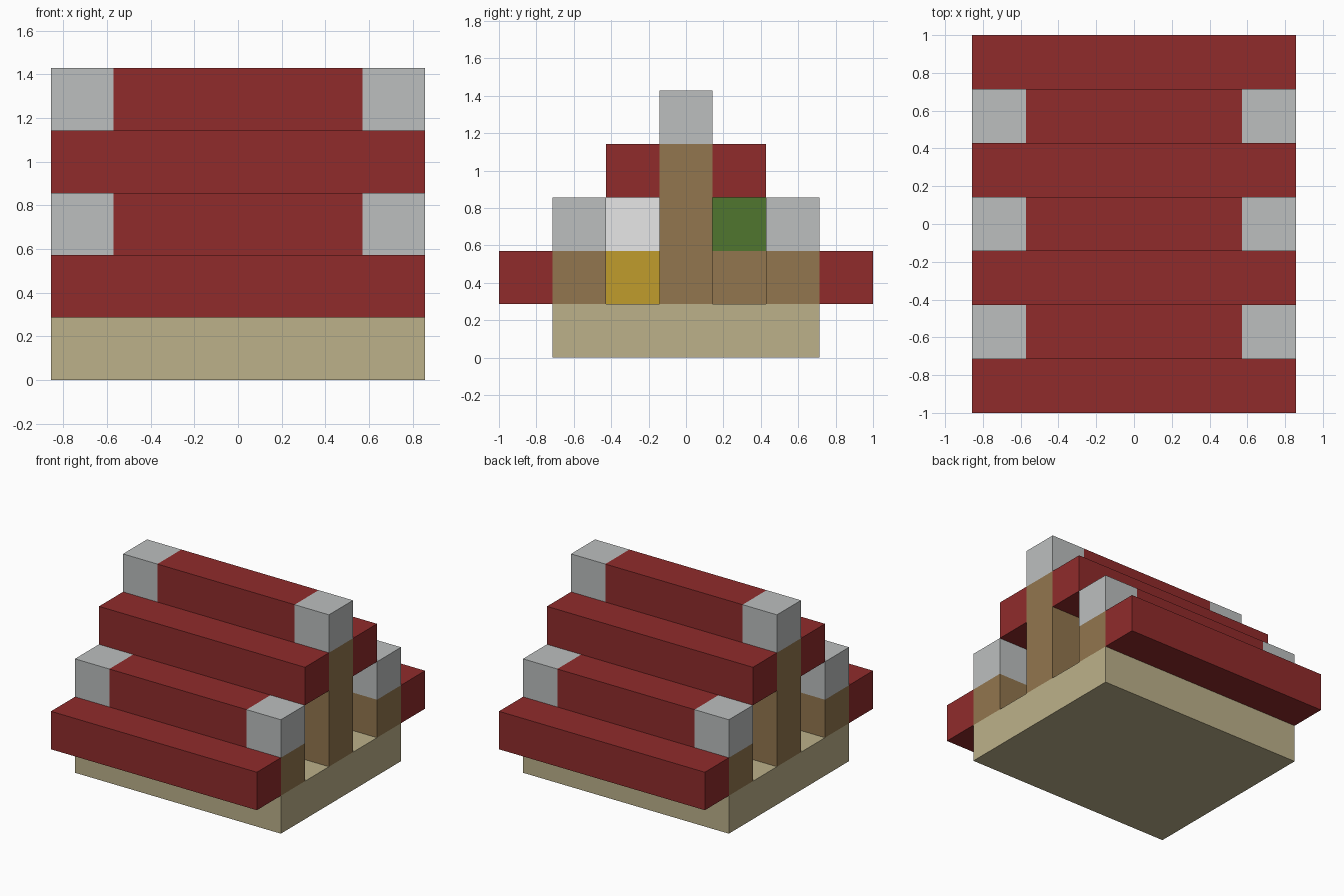
import bpy

if "Cube" in bpy.data.objects:
    bpy.data.objects.remove(bpy.data.objects["Cube"], do_unlink=True)

U = 2 / 7  # one block


def linear(c):
    c /= 255
    return c / 12.92 if c <= 0.04045 else ((c + 0.055) / 1.055) ** 2.4


def material(name, *rgb):
    mat = bpy.data.materials.new(name)
    mat.use_nodes = True
    colour = tuple(linear(c) for c in rgb) + (1,)
    mat.diffuse_color = colour
    bsdf = mat.node_tree.nodes["Principled BSDF"]
    bsdf.inputs["Base Color"].default_value = colour
    bsdf.inputs["Roughness"].default_value = 0.9
    return mat


red = material("roof red", 144, 43, 43)
grey = material("stone grey", 188, 191, 191)
sand = material("floor sand", 188, 177, 138)
brown = material("wood brown", 146, 118, 78)
yellow = material("yellow", 192, 156, 44)
green = material("leaf green", 80, 118, 46)
white = material("white", 255, 255, 255)


def block(name, mat, x, y, z):
    """Box given as (low, high) ranges counted in blocks."""
    spans = (x, y, z)
    bpy.ops.mesh.primitive_cube_add(size=U, location=[U * sum(s) / 2 for s in spans])
    ob = bpy.context.object
    ob.name = name
    ob.scale = [s[1] - s[0] for s in spans]
    bpy.ops.object.transform_apply(location=False, rotation=False, scale=True)
    ob.data.materials.append(mat)
    return ob


def row(y):
    """One block wide row centred on y."""
    return (y - 0.5, y + 0.5)


FULL, INNER = (-3, 3), (-2, 2)
ENDS = {"left": (2, 3), "right": (-3, -2)}

# Floor slab
block("floor_slab", sand, FULL, (-2.5, 2.5), (0, 1))

# Long walls and stepped roof, mirrored front to back
for side, s in (("front", -1), ("back", 1)):
    block(side + "_eave_beam", red, FULL, row(3 * s), (1, 2))
    block(side + "_wall", brown, FULL, row(2 * s), (1, 2))
    block(side + "_lower_roof", red, INNER, row(2 * s), (2, 3))
    block(side + "_upper_roof", red, FULL, row(s), (3, 4))
    for end, x in ENDS.items():
        block(f"{side}_{end}_roof_cap", grey, x, row(2 * s), (2, 3))

# Ridge with grey caps on gable posts
block("ridge_beam", red, INNER, row(0), (4, 5))
for end, x in ENDS.items():
    block(end + "_gable_post", brown, x, row(0), (1, 4))
    block(end + "_ridge_cap", grey, x, row(0), (4, 5))

# Furniture inside the house
INSIDE = (-1, 1)
block("yellow_chest", yellow, INSIDE, row(-1), (1, 2))
block("white_cushion", white, INSIDE, row(-1), (2, 3))
block("planter", brown, INSIDE, row(1), (1, 2))
block("plant_leaves", green, INSIDE, row(1), (2, 3))
